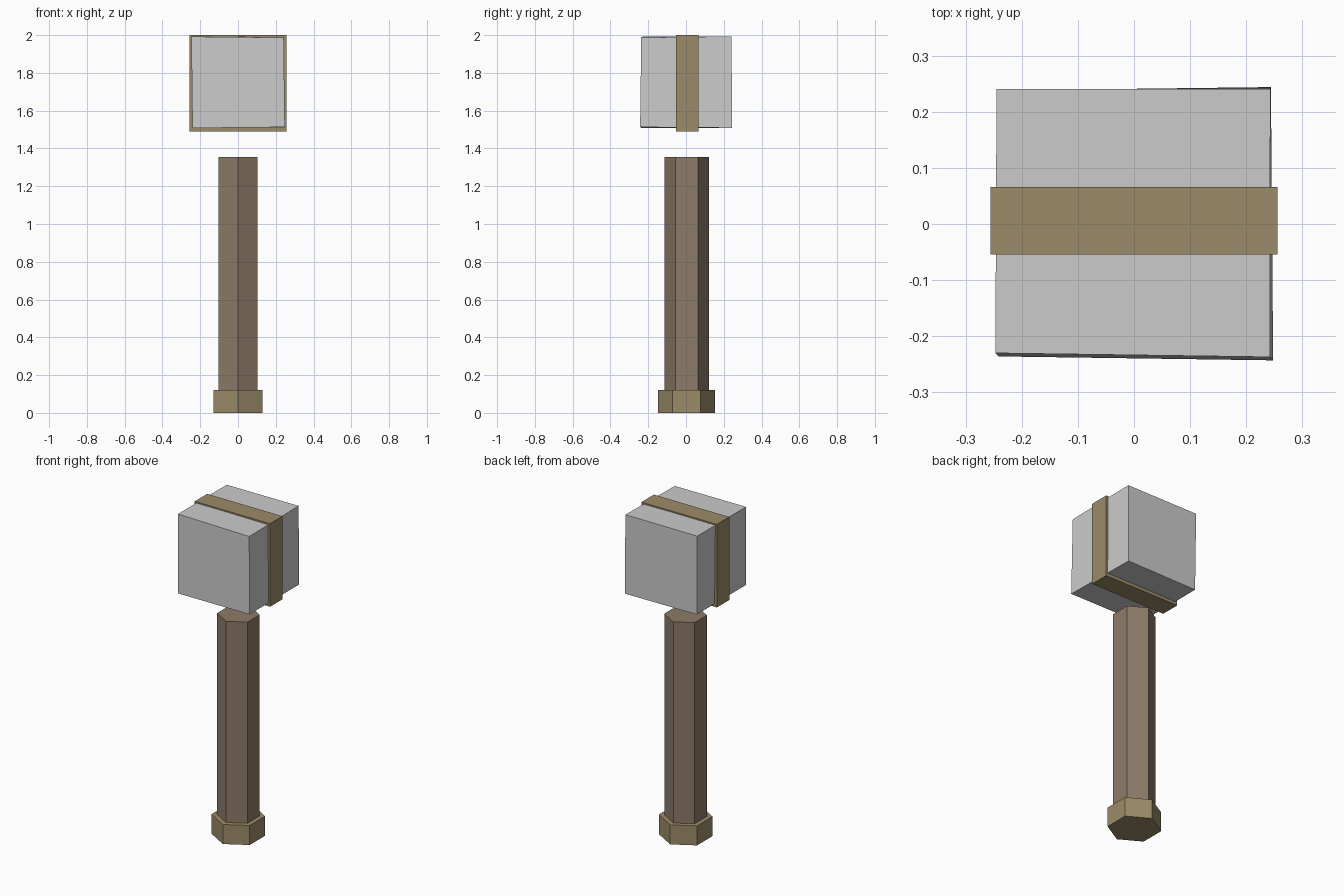
import bpy
from mathutils import Vector

if "Cube" in bpy.data.objects:
    bpy.data.objects.remove(bpy.data.objects["Cube"])


def paint(obj, name, color):
    mat = bpy.data.materials.get(name) or bpy.data.materials.new(name)
    mat.diffuse_color = (*color, 1)
    mat.use_nodes = True
    mat.node_tree.nodes["Principled BSDF"].inputs["Base Color"].default_value = mat.diffuse_color
    obj.data.materials.append(mat)


def hex_prism(name, radius, z0, z1, y):
    # Six-sided prism with corners pointing to the front and back
    bpy.ops.mesh.primitive_cylinder_add(vertices=6, radius=radius, depth=z1 - z0,
                                        location=(0, y, (z0 + z1) / 2))
    obj = bpy.context.object
    obj.name = name
    return obj


def box(name, size, center):
    bpy.ops.mesh.primitive_cube_add(size=1, location=center)
    obj = bpy.context.object
    obj.name = name
    for v in obj.data.vertices:
        v.co *= Vector(size)
    return obj


WOOD = (0.27, 0.20, 0.14)
BRASS = (0.33, 0.26, 0.14)

# Handle and its end cap
paint(hex_prism("handle", 0.119, 0.12, 1.355, 0.004), "wood", WOOD)
paint(hex_prism("pommel", 0.15, 0.0, 0.12, 0.003), "brass", BRASS)

# Stone head, a slightly uneven block; keys are the corner signs in x, y, z
head = box("hammer_head", (2, 2, 2), (0, 0, 0))
corners = {
    (-1, -1, -1): (-0.241, -0.236, 1.508), (1, -1, -1): (0.248, -0.243, 1.513),
    (1, 1, -1): (0.244, 0.244, 1.509), (-1, 1, -1): (-0.240, 0.238, 1.508),
    (-1, -1, 1): (-0.247, -0.230, 1.992), (1, -1, 1): (0.242, -0.237, 1.987),
    (1, 1, 1): (0.243, 0.241, 1.993), (-1, 1, 1): (-0.245, 0.241, 1.992),
}
for v in head.data.vertices:
    v.co = corners[tuple(round(c) for c in v.co)]

# Band wrapped round the head
paint(box("head_band", (0.512, 0.12, 0.51), (0, 0.006, 1.745)), "brass", BRASS)
